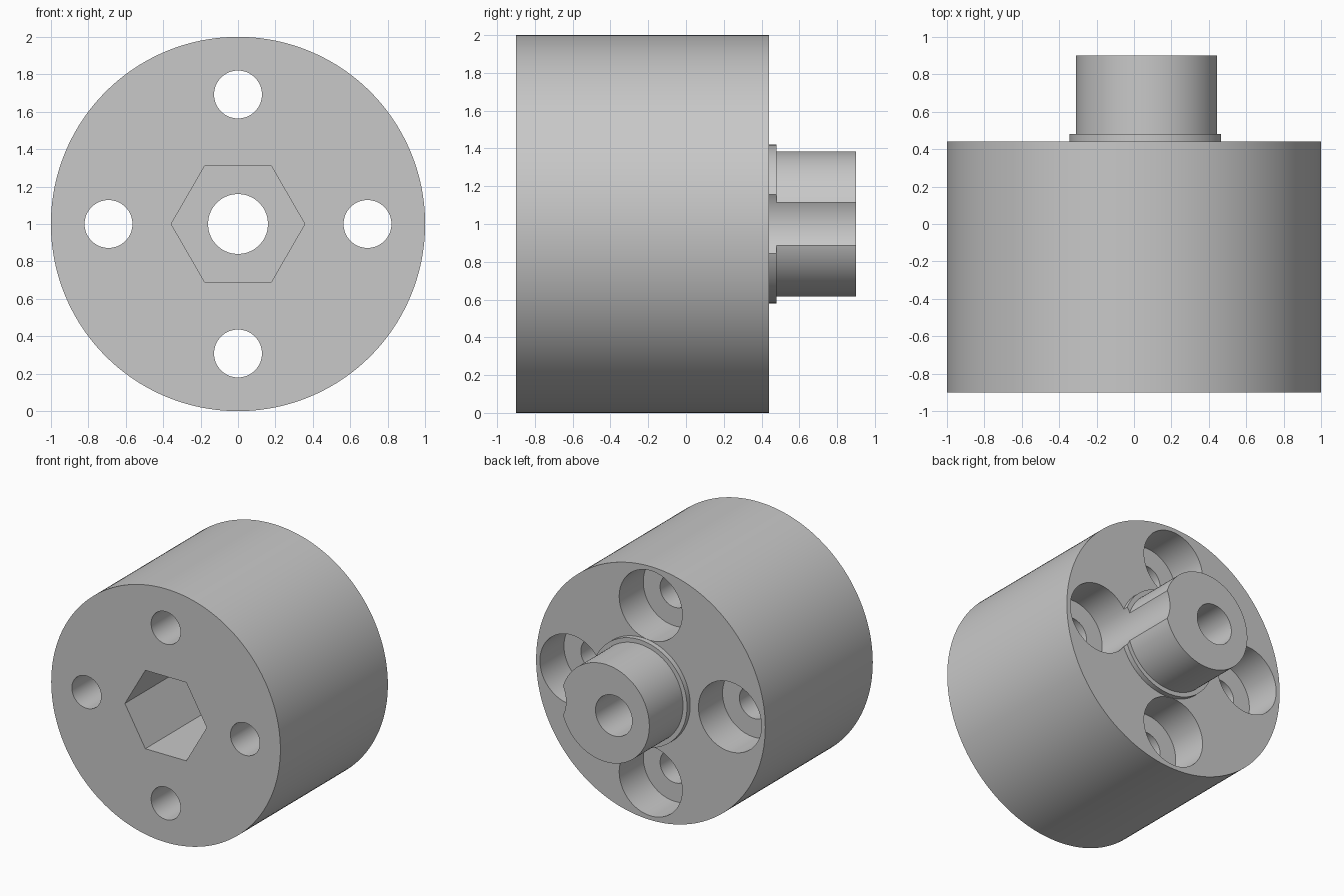
import bpy, bmesh
from math import cos, sin, pi, radians

if "Cube" in bpy.data.objects:
    bpy.data.objects.remove(bpy.data.objects["Cube"], do_unlink=True)

steel = bpy.data.materials.new("plain grey")
steel.use_nodes = True
grey = (0.58, 0.58, 0.58, 1)
steel.diffuse_color = grey
steel.node_tree.nodes["Principled BSDF"].inputs["Base Color"].default_value = grey

AXIS_Z = 1.0        # height of the main axis
OFFSET = 0.075      # eccentric shift of the collar and shaft
BOLT_CIRCLE = 0.692


def prism(name, radius, y0, y1, x=0.0, z=0.0, sides=96):
    """Regular prism lying along y."""
    bm = bmesh.new()
    ring = [bm.verts.new((x + radius * cos(2 * pi * i / sides), y0,
                          AXIS_Z + z + radius * sin(2 * pi * i / sides)))
            for i in range(sides)]
    face = bm.faces.new(ring)
    ext = bmesh.ops.extrude_face_region(bm, geom=[face])
    top = [v for v in ext["geom"] if isinstance(v, bmesh.types.BMVert)]
    bmesh.ops.translate(bm, verts=top, vec=(0, y1 - y0, 0))
    bmesh.ops.recalc_face_normals(bm, faces=bm.faces)
    mesh = bpy.data.meshes.new(name)
    bm.to_mesh(mesh)
    bm.free()
    mesh.materials.append(steel)
    obj = bpy.data.objects.new(name, mesh)
    bpy.context.collection.objects.link(obj)
    return obj


def combine(target, tool, operation):
    """Apply a boolean and discard the tool."""
    tool.hide_render = True
    mod = target.modifiers.new(tool.name, 'BOOLEAN')
    mod.operation = operation
    mod.solver = 'EXACT'
    mod.object = tool
    bpy.ops.object.select_all(action='DESELECT')
    bpy.context.view_layer.objects.active = target
    target.select_set(True)
    bpy.ops.object.modifier_apply(modifier=mod.name)
    bpy.data.objects.remove(tool, do_unlink=True)


# Drum with the eccentric collar and shaft on its back
hub = prism("eccentric_hub", 1.0, -0.9, 0.44, sides=160)
combine(hub, prism("collar", 0.42, 0.3, 0.48, x=OFFSET), 'UNION')
combine(hub, prism("shaft", 0.385, 0.25, 0.9, x=OFFSET), 'UNION')

# Hexagonal socket in front, round bore through the shaft
combine(hub, prism("hex_socket", 0.357, -1.0, 0.1, sides=6), 'DIFFERENCE')
combine(hub, prism("bore", 0.16, -0.5, 1.0), 'DIFFERENCE')

# Four bolt holes; their counterbores also notch the collar and shaft
for k in range(4):
    x, z = BOLT_CIRCLE * cos(k * pi / 2), BOLT_CIRCLE * sin(k * pi / 2)
    combine(hub, prism("bolt_hole", 0.128, -1.0, 0.3, x, z, 64), 'DIFFERENCE')
    combine(hub, prism("counterbore", 0.275, 0.14, 1.0, x, z), 'DIFFERENCE')

bpy.ops.object.select_all(action='DESELECT')
bpy.context.view_layer.objects.active = hub
hub.select_set(True)
bpy.ops.object.shade_smooth_by_angle(angle=radians(30))
